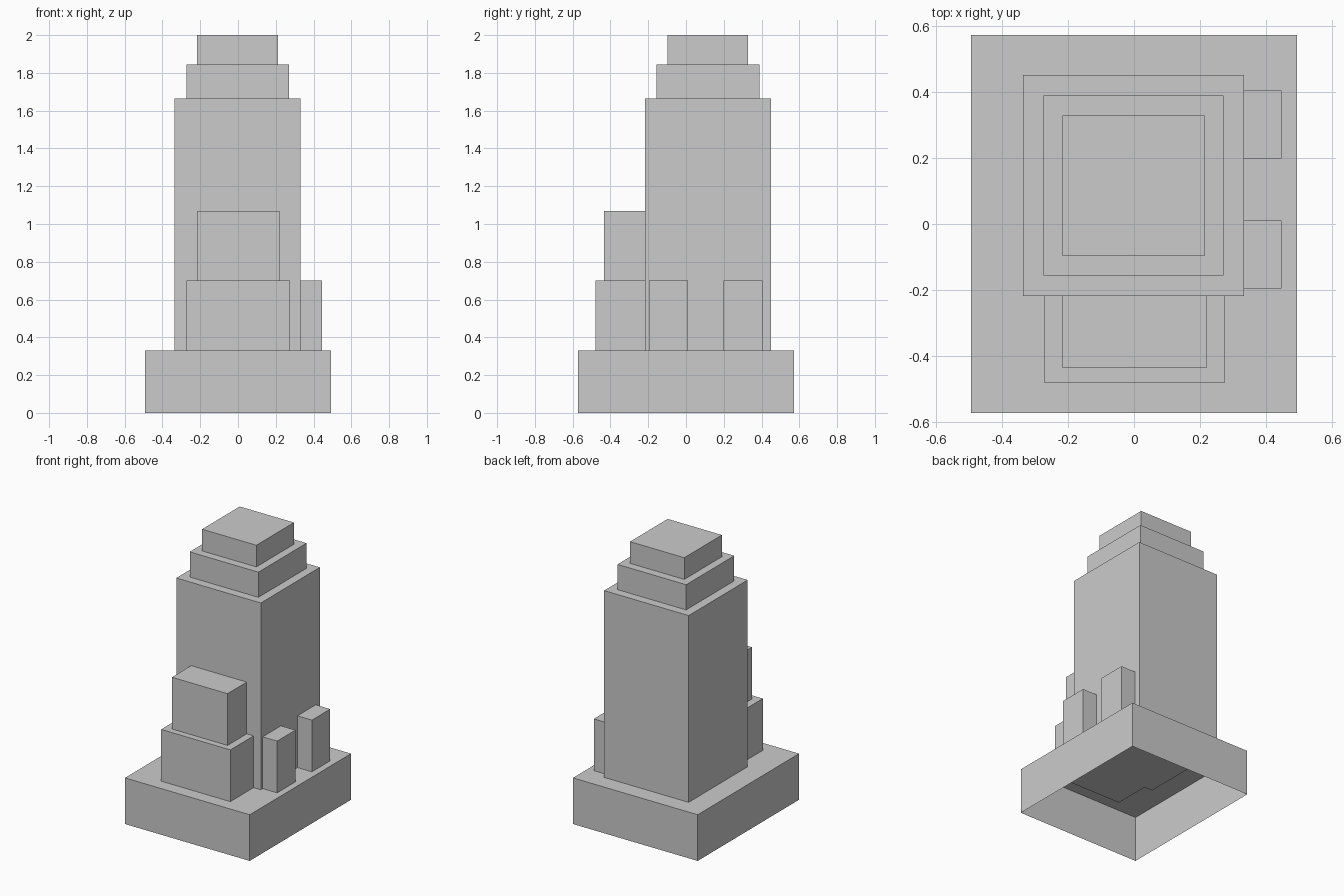
import bpy
import bmesh
from mathutils import Matrix, Vector

cube = bpy.data.objects.get("Cube")
if cube:
    bpy.data.objects.remove(cube, do_unlink=True)

# One plain grey for the whole building
GREY = (0.6, 0.6, 0.6, 1)
grey = bpy.data.materials.new("stone_grey")
grey.use_nodes = True
grey.diffuse_color = GREY
grey.node_tree.nodes["Principled BSDF"].inputs["Base Color"].default_value = GREY


def block(name, low, high, open_bottom=False):
    """Flat-shaded box between two corners, optionally without its underside."""
    low, high = Vector(low), Vector(high)
    bm = bmesh.new()
    place = Matrix.Translation((low + high) / 2) @ Matrix.Diagonal((*(high - low), 1))
    bmesh.ops.create_cube(bm, size=1, matrix=place)
    if open_bottom:
        under = [f for f in bm.faces if f.normal.z < -0.9]
        bmesh.ops.delete(bm, geom=under, context="FACES_ONLY")
    mesh = bpy.data.meshes.new(name)
    bm.to_mesh(mesh)
    bm.free()
    mesh.materials.append(grey)
    obj = bpy.data.objects.new(name, mesh)
    bpy.context.collection.objects.link(obj)
    return obj


ROOF = 0.33         # top of the podium
SUNK = ROOF - 0.01  # blocks sink slightly through the podium roof
WING = 0.7          # height of the low wings
FRONT = -0.217      # front wall of the tower

# Hollow podium
block("podium", (-0.493, -0.572, 0), (0.493, 0.572, ROOF), open_bottom=True)

# Tower with two stepped tiers
block("tower", (-0.336, FRONT, SUNK), (0.332, 0.45, 1.665))
block("middle_tier", (-0.273, -0.155, 1.665), (0.27, 0.388, 1.845))
block("top_tier", (-0.216, -0.097, 1.845), (0.213, 0.328, 2))

# Stepped front wing
block("front_wing_lower", (-0.272, -0.479, SUNK), (0.275, FRONT, WING))
block("front_wing_upper", (-0.218, -0.434, WING), (0.221, FRONT, 1.07))

# Two buttresses on the left wall
for name, y in (("front_buttress", -0.195), ("back_buttress", 0.198)):
    block(name, (0.33, y, SUNK), (0.446, y + 0.206, WING))
